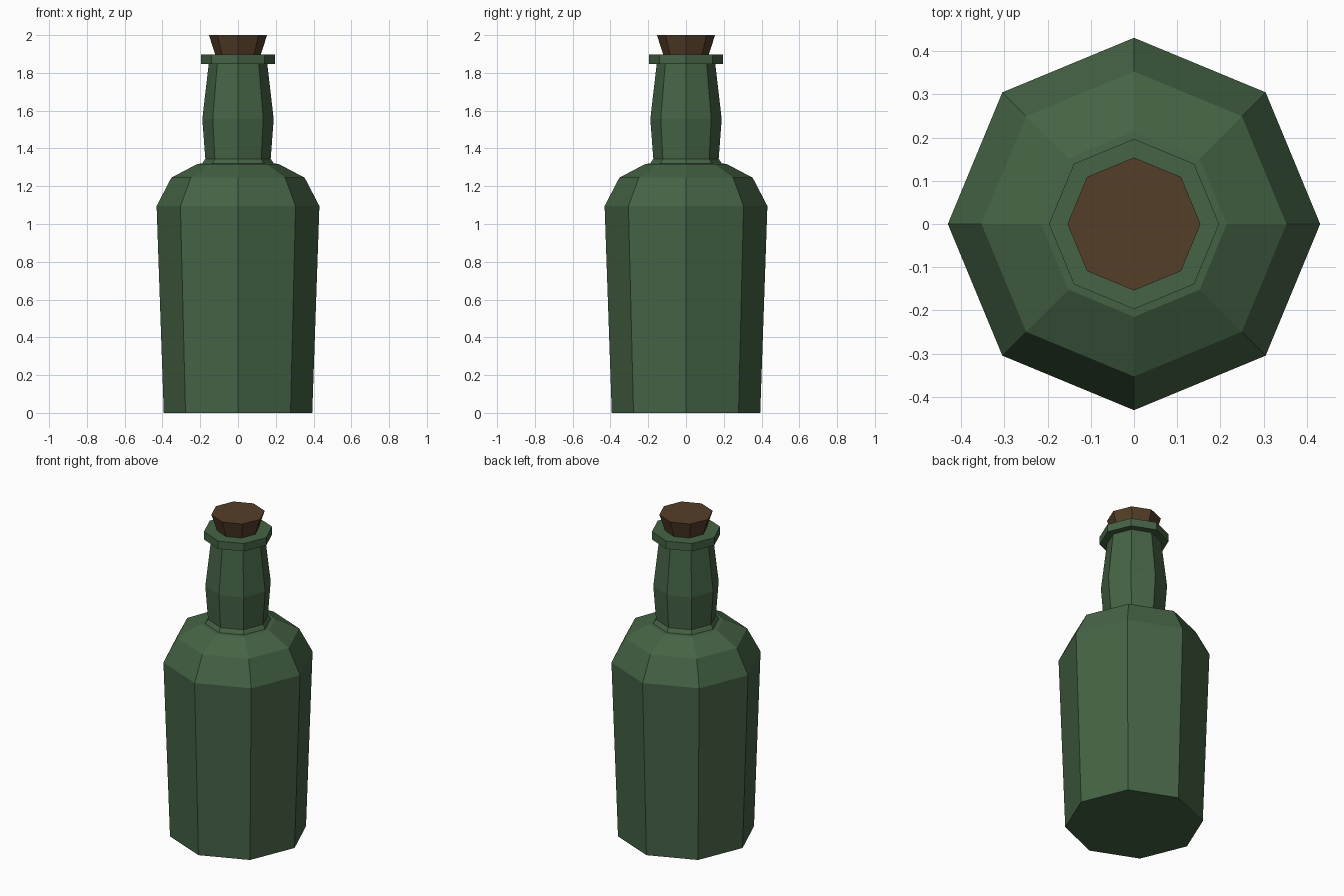
import bpy, bmesh
from math import cos, sin, pi

if "Cube" in bpy.data.objects:
    bpy.data.objects.remove(bpy.data.objects["Cube"])

SIDES = 8


def material(name, color):
    m = bpy.data.materials.new(name)
    m.diffuse_color = (*color, 1)
    m.use_nodes = True
    m.node_tree.nodes["Principled BSDF"].inputs["Base Color"].default_value = m.diffuse_color
    return m


def lathe(name, profile, mat):
    """Revolve (radius, z) points into a closed, flat-faced octagonal solid."""
    bm = bmesh.new()
    rings = [[bm.verts.new((r * cos(2 * pi * i / SIDES), r * sin(2 * pi * i / SIDES), z))
              for i in range(SIDES)] for r, z in profile]
    for low, high in zip(rings, rings[1:]):
        for i in range(SIDES):
            j = (i + 1) % SIDES
            bm.faces.new((low[i], low[j], high[j], high[i]))
    bm.faces.new(rings[0][::-1])
    bm.faces.new(rings[-1])
    mesh = bpy.data.meshes.new(name)
    bm.to_mesh(mesh)
    bm.free()
    mesh.materials.append(mat)
    obj = bpy.data.objects.new(name, mesh)
    bpy.context.collection.objects.link(obj)
    return obj


glass = material("green_glass", (0.06, 0.125, 0.06))
cork = material("cork_brown", (0.09, 0.049, 0.022))

# Body, shoulder, neck and lip in one continuous glass profile
lathe("bottle", [
    (0.393, 0.0), (0.431, 1.095),                   # body
    (0.353, 1.245), (0.215, 1.318),                 # shoulder
    (0.19, 1.32), (0.173, 1.345),                   # neck base
    (0.189, 1.555), (0.155, 1.848),                 # neck bulge
    (0.197, 1.848), (0.197, 1.897), (0.12, 1.897),  # lip
], glass)

# Tapered stopper
lathe("cork_stopper", [(0.118, 1.89), (0.154, 2.0)], cork)
